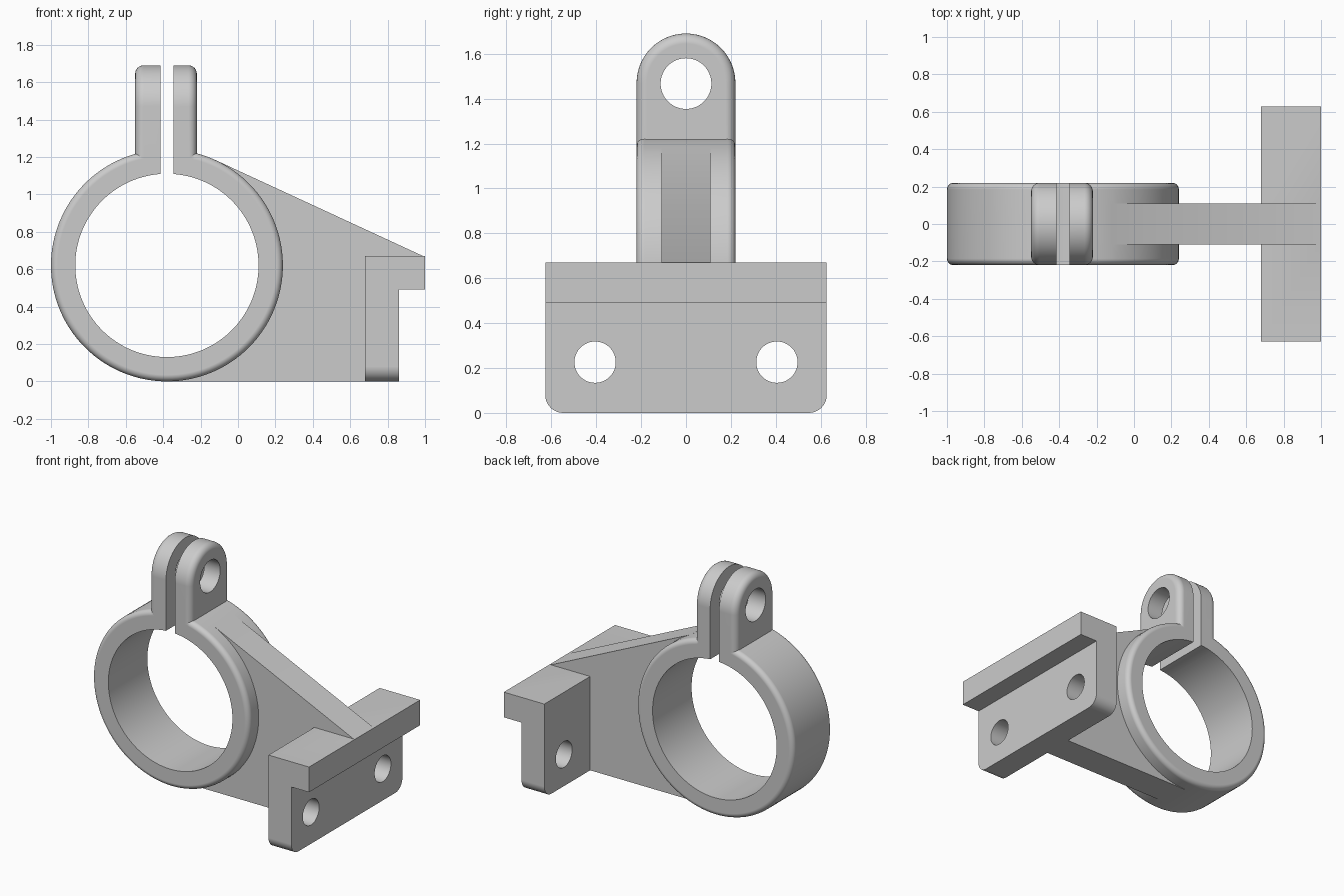
import bpy, bmesh
from math import cos, sin, pi, radians

if "Cube" in bpy.data.objects:
    bpy.data.objects.remove(bpy.data.objects["Cube"])

CX, CZ, R = -0.38, 0.62, 0.62      # ring centre and outer radius
HALF = 0.22                        # half width of ring and lugs


def arc(cx, cy, r, a0, a1, n):
    return [(cx + r * cos(radians(a0 + (a1 - a0) * i / n)),
             cy + r * sin(radians(a0 + (a1 - a0) * i / n))) for i in range(n + 1)]


def circle(cx, cy, r, n=64):
    return arc(cx, cy, r, 0, 360, n)[:-1]


def prism(name, pts, axis, lo, hi, bevel=0.0, pick=None, segs=6):
    """Extrude a profile, (x, z) along y or (y, z) along x; bevel picked edges."""
    bm = bmesh.new()
    place = (lambda p, d: (p[0], d, p[1])) if axis == 'y' else (lambda p, d: (d, p[0], p[1]))
    a = [bm.verts.new(place(p, lo)) for p in pts]
    b = [bm.verts.new(place(p, hi)) for p in pts]
    bm.faces.new(a)
    bm.faces.new(b)
    n = len(pts)
    for i in range(n):
        j = (i + 1) % n
        bm.faces.new((a[i], a[j], b[j], b[i]))
    bmesh.ops.recalc_face_normals(bm, faces=bm.faces)
    if bevel:
        edges = [e for e in bm.edges if pick(*[v.co for v in e.verts])]
        bmesh.ops.bevel(bm, geom=edges, offset=bevel, segments=segs, profile=0.5,
                        affect='EDGES', clamp_overlap=False)
        bmesh.ops.recalc_face_normals(bm, faces=bm.faces)
    me = bpy.data.meshes.new(name)
    bm.to_mesh(me)
    bm.free()
    ob = bpy.data.objects.new(name, me)
    bpy.context.collection.objects.link(ob)
    return ob


def combine(target, other, op):
    bpy.context.view_layer.objects.active = target
    m = target.modifiers.new("bool", 'BOOLEAN')
    m.operation, m.solver, m.object = op, 'EXACT', other
    bpy.ops.object.modifier_apply(modifier=m.name)
    bpy.data.objects.remove(other)


# Ring blank with rounded rims
body = prism("clamp_bracket", circle(CX, CZ, R, 128), 'y', -HALF, HALF, 0.035,
             lambda p, q: abs(p.y - q.y) < 1e-5)

# Lug block with a round top and rounded outer edges (split by the slot later)
lug = prism("lug", [(-HALF, 0.9), (HALF, 0.9)] + arc(0, 1.69 - HALF, HALF, 0, 180, 40),
            'x', -0.55, -0.22, 0.045, lambda p, q: abs(p.x - q.x) < 1e-5)

# Rib, tangent to the ring and running out over the mounting plate
rib = prism("rib", [(CX, 0), (0.8, 0), (0.8, 0.6), (0.99, 0.67), (-0.122, 1.184), (CX, CZ)],
            'y', -0.11, 0.11)

# L-shaped mounting plate with rounded bottom corners
plate = prism("mounting_plate", [(0.68, 0), (0.86, 0), (0.86, 0.49), (1, 0.49), (1, 0.67), (0.68, 0.67)],
              'y', -0.627, 0.627, 0.08,
              lambda p, q: p.z < 1e-5 and q.z < 1e-5 and abs(p.y - q.y) < 1e-5, 10)

for part in (lug, rib, plate):
    combine(body, part, 'UNION')

# Bore, slot, lug hole and plate holes
cutters = [
    prism("bore", circle(CX, CZ, 0.49, 128), 'y', -1, 1),
    prism("slot", [(-0.415, 0.9), (-0.345, 0.9), (-0.345, 2), (-0.415, 2)], 'y', -1, 1),
    prism("lug_hole", circle(0, 1.467, 0.113), 'x', -0.8, 0.1),
]
cutters += [prism("plate_hole", circle(s * 0.405, 0.226, 0.092), 'x', 0.5, 1.2) for s in (-1, 1)]
for c in cutters:
    combine(body, c, 'DIFFERENCE')

# Smooth shading with crisp edges
bpy.ops.object.select_all(action='DESELECT')
body.select_set(True)
bpy.context.view_layer.objects.active = body
bpy.ops.object.shade_smooth_by_angle(angle=radians(30))
wn = body.modifiers.new("weighted_normals", 'WEIGHTED_NORMAL')
wn.keep_sharp = True
